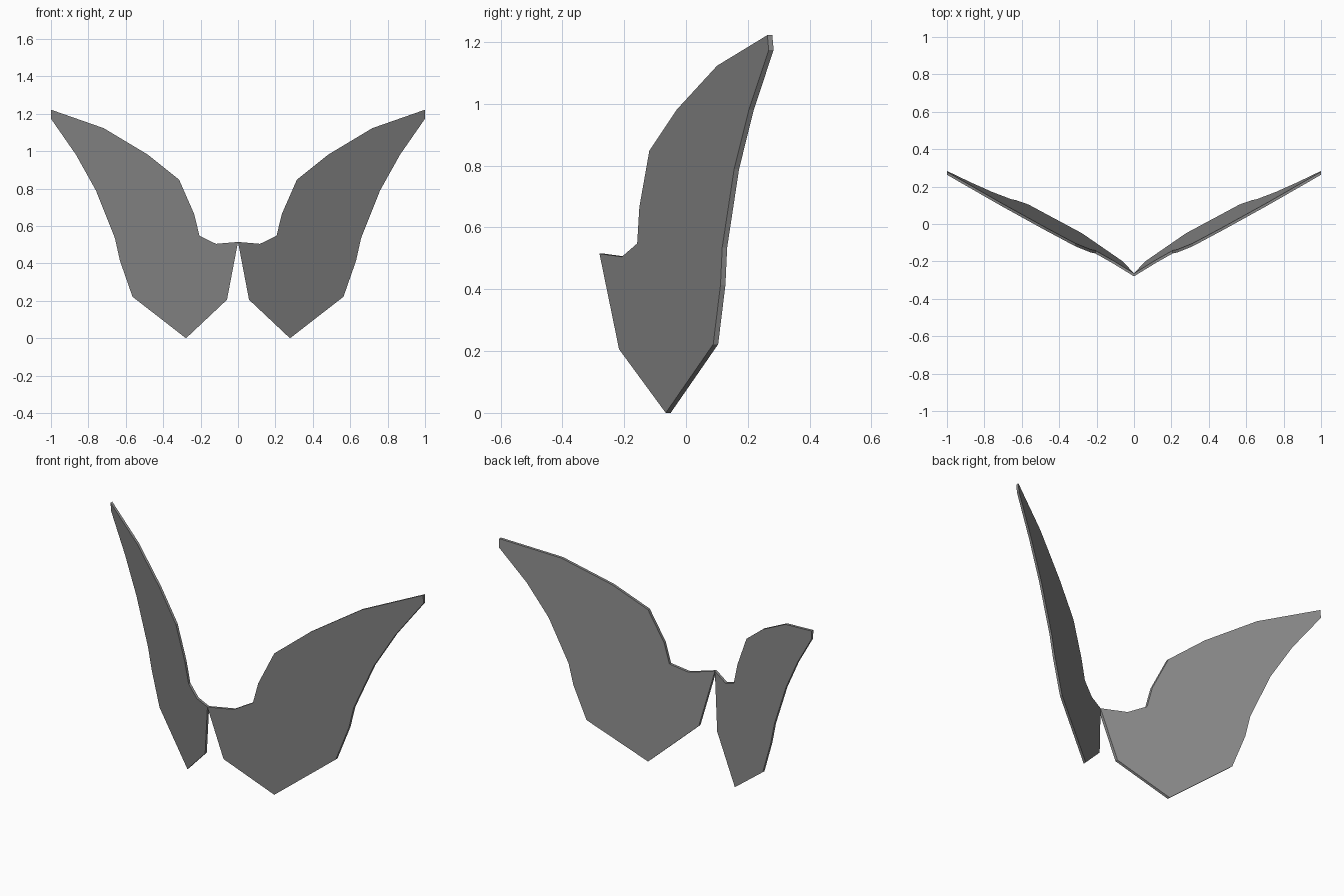
import bpy
import bmesh

if "Cube" in bpy.data.objects:
    bpy.data.objects.remove(bpy.data.objects["Cube"])

# Wing outline (x, z), clockwise from the root along the top edge
OUTLINE = [
    (0.0, 0.515), (0.118, 0.505), (0.206, 0.548), (0.235, 0.666),
    (0.315, 0.848), (0.481, 0.981), (0.717, 1.123), (1.0, 1.222),
    (1.0, 1.174), (0.866, 0.981), (0.759, 0.789), (0.658, 0.535),
    (0.631, 0.414), (0.564, 0.222), (0.278, 0.0), (0.059, 0.206),
]
THICKNESS = 0.016

grey = bpy.data.materials.new("dark_grey")
grey.diffuse_color = (0.25, 0.25, 0.25, 1.0)
grey.use_nodes = True
grey.node_tree.nodes["Principled BSDF"].inputs["Base Color"].default_value = grey.diffuse_color


def wing(name, side):
    """Flat swept-back panel, extruded straight backwards."""
    bm = bmesh.new()
    front = [bm.verts.new((side * x, 0.606 * x - 0.089 * z - 0.234, z))
             for x, z in OUTLINE]
    face = bm.faces.new(front)
    extruded = bmesh.ops.extrude_face_region(bm, geom=[face], use_keep_orig=True)
    moved = [g for g in extruded["geom"] if isinstance(g, bmesh.types.BMVert)]
    bmesh.ops.translate(bm, verts=moved, vec=(0, THICKNESS, 0))
    bmesh.ops.recalc_face_normals(bm, faces=bm.faces[:])
    mesh = bpy.data.meshes.new(name)
    bm.to_mesh(mesh)
    bm.free()
    mesh.materials.append(grey)
    obj = bpy.data.objects.new(name, mesh)
    bpy.context.collection.objects.link(obj)


wing("right_wing", 1)
wing("left_wing", -1)
